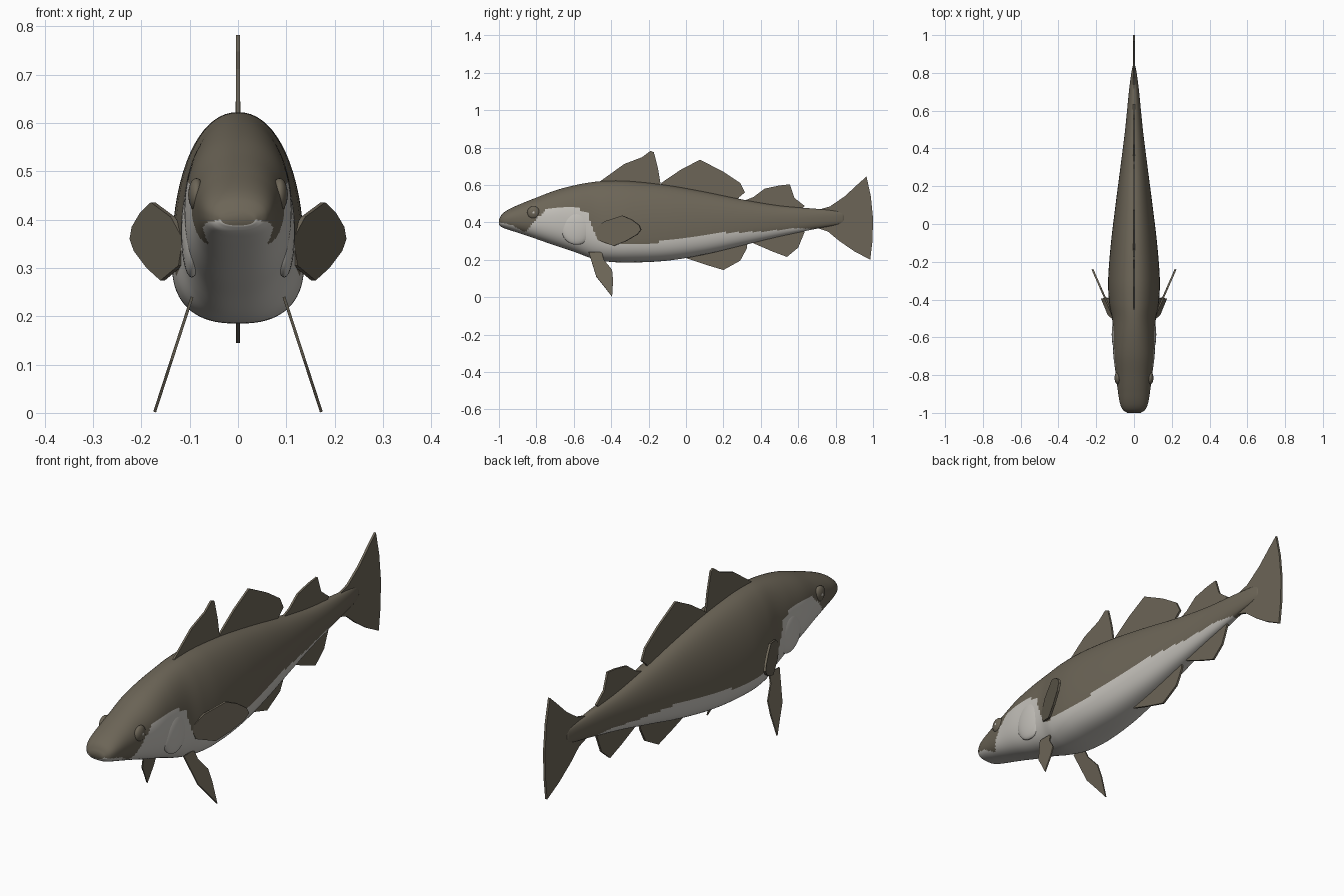
import bpy, bmesh, math
from mathutils import Vector

if "Cube" in bpy.data.objects:
    bpy.data.objects.remove(bpy.data.objects["Cube"])


def material(name, rgb):
    m = bpy.data.materials.new(name)
    m.diffuse_color = (*rgb, 1)
    m.use_nodes = True
    m.node_tree.nodes["Principled BSDF"].inputs["Base Color"].default_value = m.diffuse_color
    return m


BROWN = material("olive brown", (0.150, 0.130, 0.095))
PALE = material("pale belly", (0.56, 0.54, 0.50))


def finish(bm, name, mats, smooth):
    bmesh.ops.recalc_face_normals(bm, faces=bm.faces[:])
    me = bpy.data.meshes.new(name)
    for f in bm.faces:
        f.smooth = smooth
    bm.to_mesh(me)
    bm.free()
    for m in mats:
        me.materials.append(m)
    ob = bpy.data.objects.new(name, me)
    bpy.context.collection.objects.link(ob)
    return ob


def linear(table, y):
    for (a, va), (b, vb) in zip(table, table[1:]):
        if y <= b:
            return va + (vb - va) * max(0, (y - a) / (b - a))
    return table[-1][1]


def cubic(rows, y, k):
    """Smooth interpolation of column k of the section table."""
    i = 0
    while i < len(rows) - 2 and y > rows[i + 1][0]:
        i += 1

    def slope(j):
        a, b = rows[max(j - 1, 0)], rows[min(j + 1, len(rows) - 1)]
        return (b[k] - a[k]) / (b[0] - a[0])
    p, q = rows[i], rows[i + 1]
    h = q[0] - p[0]
    t = (y - p[0]) / h
    return ((2*t**3 - 3*t**2 + 1) * p[k] + (t**3 - 2*t*t + t) * h * slope(i)
            + (3*t*t - 2*t**3) * q[k] + (t**3 - t*t) * h * slope(i + 1))


# Body sections: y, bottom, top, half width, height fraction of widest point
SECTIONS = [
    (-1.00, .388, .415, .035, .5),
    (-.985, .374, .442, .058, .5),
    (-.95, .361, .468, .074, .5),
    (-.88, .338, .500, .086, .5),
    (-.80, .311, .532, .096, .5),
    (-.70, .276, .570, .109, .5),
    (-.60, .243, .597, .112, .48),
    (-.50, .206, .615, .116, .42),
    (-.42, .190, .622, .131, .33),
    (-.30, .185, .620, .137, .30),
    (-.10, .195, .598, .122, .32),
    (.10, .228, .563, .098, .36),
    (.30, .276, .522, .072, .42),
    (.50, .324, .489, .047, .48),
    (.70, .366, .472, .027, .5),
    (.80, .385, .462, .014, .5),
    (.85, .400, .450, .004, .5),
]
# Height of the pale belly and cheek edge along the body
EDGE = [(-1, .40), (-.93, .385), (-.86, .345), (-.81, .405), (-.75, .47),
        (-.63, .487), (-.53, .46), (-.49, .35), (-.45, .29), (-.2, .285),
        (0, .32), (.2, .345), (.4, .35), (.6, .37), (.74, .36), (.76, 0)]


# Body: lofted rings, pale below the edge curve
def build_body(rings=150, segs=72):
    bm = bmesh.new()
    loops = []
    for i in range(rings + 1):
        t = i / rings
        y = -1 + 1.85 * t ** 1.25
        bot, top, w, fr = (cubic(SECTIONS, y, k) for k in (1, 2, 3, 4))
        zc = bot + fr * (top - bot)
        loop = []
        for j in range(segs):
            a = 2 * math.pi * j / segs
            c, s = math.cos(a), math.sin(a)
            n = 2.15 if s > 0 else 2.5
            x = w * math.copysign(abs(c) ** (2 / n), c)
            z = (top - zc if s > 0 else zc - bot) * math.copysign(abs(s) ** (2 / n), s)
            loop.append(bm.verts.new((x, y, zc + z)))
        loops.append(loop)
    for a, b in zip(loops, loops[1:]):
        for j in range(segs):
            k = (j + 1) % segs
            bm.faces.new((a[j], a[k], b[k], b[j]))
    bm.faces.new(loops[0])
    bm.faces.new(loops[-1])
    for f in bm.faces:
        c = f.calc_center_median()
        f.material_index = int(c.z < linear(EDGE, c.y))
    finish(bm, "body", [BROWN, PALE], True)


build_body()


# Fins: thin plates cut from a side outline (y, z), placed by x = place(y, z)
def fin(name, outline, place=lambda y, z: 0.0, thick=0.009):
    bm = bmesh.new()
    pts = [Vector((place(y, z), y, z)) for y, z in outline]
    face = bm.faces.new([bm.verts.new(p) for p in pts])
    face.normal_update()
    n = face.normal.copy()
    bmesh.ops.translate(bm, verts=bm.verts[:], vec=-n * thick / 2)
    ext = bmesh.ops.extrude_face_region(bm, geom=[face], use_keep_orig=True)
    bmesh.ops.translate(bm, vec=n * thick,
                        verts=[v for v in ext["geom"] if isinstance(v, bmesh.types.BMVert)])
    finish(bm, name, [BROWN], False)


fin("first_dorsal_fin", [(-.46, .60), (-.455, .622), (-.33, .712), (-.235, .748),
                         (-.19, .782), (-.172, .775), (-.15, .69), (-.135, .60)])
fin("second_dorsal_fin", [(-.14, .59), (-.13, .612), (-.03, .68), (.075, .735),
                          (.20, .67), (.29, .61), (.315, .56), (.285, .535), (.27, .51)])
fin("third_dorsal_fin", [(.28, .50), (.31, .515), (.36, .535), (.42, .58), (.50, .597),
                         (.555, .603), (.58, .53), (.635, .487), (.61, .46)])
fin("first_anal_fin", [(-.04, .24), (-.02, .215), (.10, .175), (.20, .145), (.29, .195),
                       (.325, .26), (.33, .30)])
fin("second_anal_fin", [(.33, .32), (.36, .288), (.46, .245), (.54, .215), (.60, .265),
                        (.635, .35), (.60, .37)])

# Tail fin fan
fin("tail_fin", [(.70, .465), (.77, .485), (.85, .54), (.92, .605), (.965, .645),
                 (.988, .54), (1.0, .42), (.997, .30), (.985, .20), (.90, .245),
                 (.82, .30), (.76, .35), (.70, .37)], thick=.010)

# Paired fins and eyes
for label, s in (("right", 1), ("left", -1)):
    fin(label + "_pectoral_fin",
        [(-.49, .36), (-.435, .405), (-.34, .436), (-.29, .415), (-.25, .385),
         (-.24, .36), (-.26, .335), (-.32, .30), (-.385, .274), (-.47, .305)],
        lambda y, z: s * (.22 + (y + .24) * .44), .010)
    fin(label + "_pelvic_fin",
        [(-.52, .24), (-.48, .11), (-.44, .06), (-.395, .002), (-.39, .09),
         (-.395, .145), (-.44, .20), (-.45, .24)],
        lambda y, z: s * (.10 + (.225 - z) * .325), .006)
    for part, r, x, mat in (("eye", .034, .086, BROWN), ("eye_glint", .010, .0985, PALE)):
        bm = bmesh.new()
        bmesh.ops.create_uvsphere(bm, u_segments=24, v_segments=14, radius=r)
        bmesh.ops.scale(bm, verts=bm.verts[:], vec=(.5, 1, 1))
        bmesh.ops.translate(bm, verts=bm.verts[:], vec=(s * x, -.815, .452))
        finish(bm, label + "_" + part, [mat], True)

    # Gill cover rim behind the cheek
    bm = bmesh.new()
    bmesh.ops.create_uvsphere(bm, u_segments=24, v_segments=14, radius=1)
    bmesh.ops.scale(bm, verts=bm.verts[:], vec=(.022, .085, .095))
    bmesh.ops.translate(bm, verts=bm.verts[:], vec=(s * .096, -.585, .375))
    finish(bm, label + "_gill_cover", [PALE], True)
